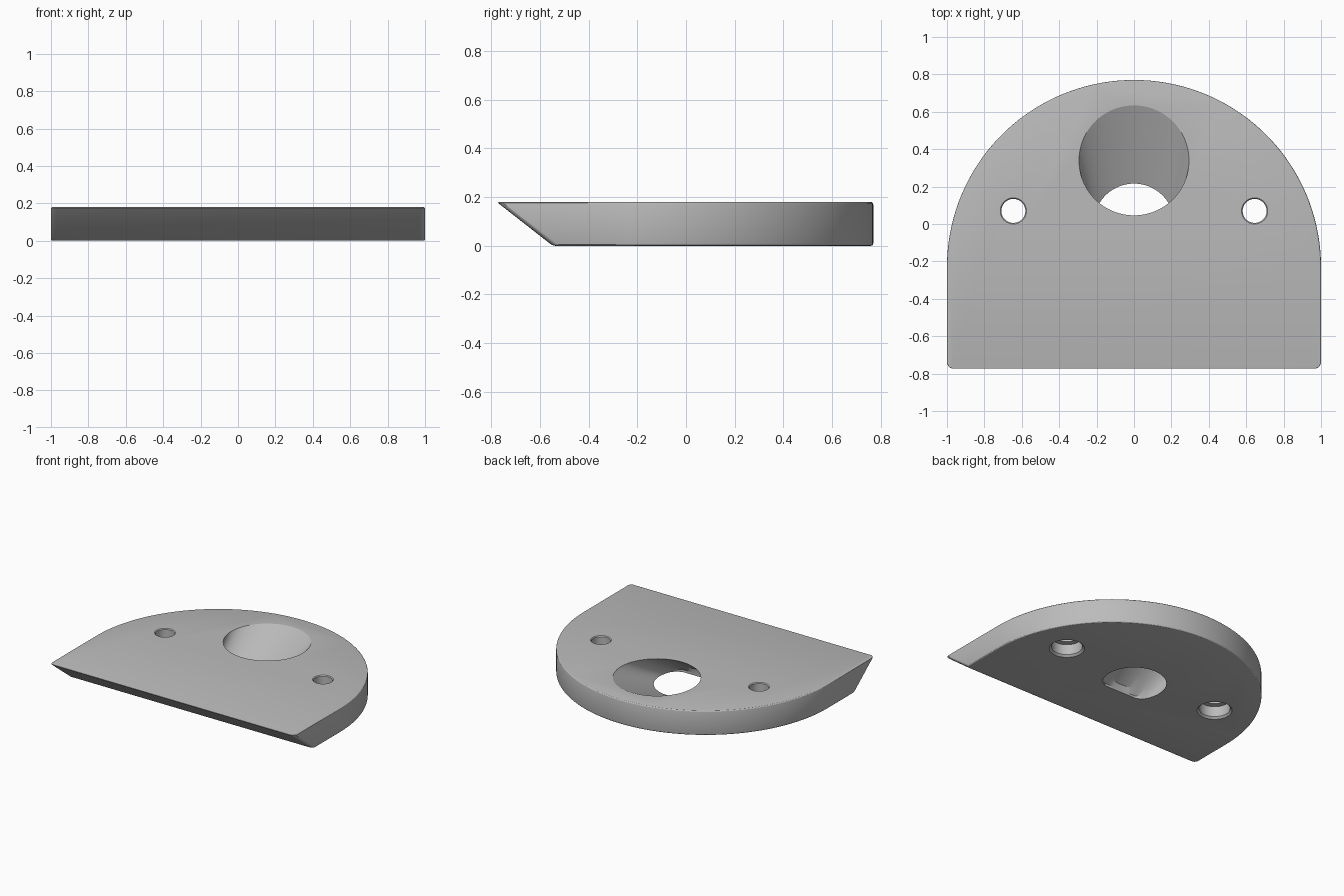
import bpy, bmesh
from math import pi, sin, cos, radians

if "Cube" in bpy.data.objects:
    bpy.data.objects.remove(bpy.data.objects["Cube"])

H = 0.18            # plate thickness
FRONT_TOP, FRONT_BOTTOM = -0.778, -0.548

grey = bpy.data.materials.new("plain_grey")
grey.use_nodes = True
grey.diffuse_color = (0.5, 0.5, 0.5, 1)
grey.node_tree.nodes["Principled BSDF"].inputs["Base Color"].default_value = (0.5, 0.5, 0.5, 1)


def arc(cx, cy, r, a0, a1, n):
    return [(cx + r * cos(a0 + (a1 - a0) * i / n),
             cy + r * sin(a0 + (a1 - a0) * i / n)) for i in range(n + 1)]


def loft(name, rings):
    """Closed solid through rings given as (points, z), lowest first."""
    bm = bmesh.new()
    loops = [[bm.verts.new((x, y, z)) for x, y in pts] for pts, z in rings]
    n = len(loops[0])
    for low, high in zip(loops, loops[1:]):
        for i in range(n):
            j = (i + 1) % n
            bm.faces.new((low[i], low[j], high[j], high[i]))
    bm.faces.new(loops[0][::-1])
    bm.faces.new(loops[-1])
    bmesh.ops.recalc_face_normals(bm, faces=bm.faces)
    mesh = bpy.data.meshes.new(name)
    bm.to_mesh(mesh)
    bm.free()
    mesh.materials.append(grey)
    obj = bpy.data.objects.new(name, mesh)
    bpy.context.collection.objects.link(obj)
    return obj


def circle(cx, cy, r, n=48):
    return arc(cx, cy, r, 0, 2 * pi, n)[:-1]


def outline(front):
    """Round back, straight sides and small rounded front corners."""
    c = 0.03
    return (arc(0, -0.23, 1, 0, pi, 72)
            + arc(-1 + c, front + c, c, pi, 1.5 * pi, 5)
            + arc(1 - c, front + c, c, 1.5 * pi, 2 * pi, 5))


# Plate with an undercut, sloping front
plate = loft("plate", [(outline(FRONT_BOTTOM), 0), (outline(FRONT_TOP), H)])
bpy.context.view_layer.objects.active = plate
plate.select_set(True)
bevel = plate.modifiers.new("soft_edges", "BEVEL")
bevel.width = 0.01
bevel.segments = 3
bevel.limit_method = "ANGLE"
bevel.angle_limit = radians(35)
bpy.ops.object.modifier_apply(modifier=bevel.name)


# Slanted, narrowing hole with a flat front at its lower end
def slant_ring(t):
    pts = circle(0, 0.34 * (1 - t), 0.294 - 0.078 * t, 72)
    return [(x, max(y, -0.145)) for x, y in pts], H * (1 - t)


cutters = [loft("slanted_hole_cutter", [slant_ring(t) for t in (1.1, 0.9, 0.7, 0.4, -0.1)])]

# Screw holes, wider from below with a chamfered mouth
for side in (-1, 1):
    steps = [(0.118, -0.02), (0.118, 0), (0.104, 0.014), (0.104, 0.09),
             (0.064, 0.09), (0.064, H - 0.006), (0.07, H), (0.07, H + 0.02)]
    cutters.append(loft("screw_hole_cutter",
                        [(circle(side * 0.645, 0.07, r), z) for r, z in steps]))

for cutter in cutters:
    cutter.hide_render = True
    cut = plate.modifiers.new("cut", "BOOLEAN")
    cut.operation = "DIFFERENCE"
    cut.solver = "EXACT"
    cut.object = cutter
    bpy.ops.object.modifier_apply(modifier=cut.name)
    bpy.data.objects.remove(cutter)

bpy.ops.object.shade_smooth_by_angle(angle=radians(22.8))
